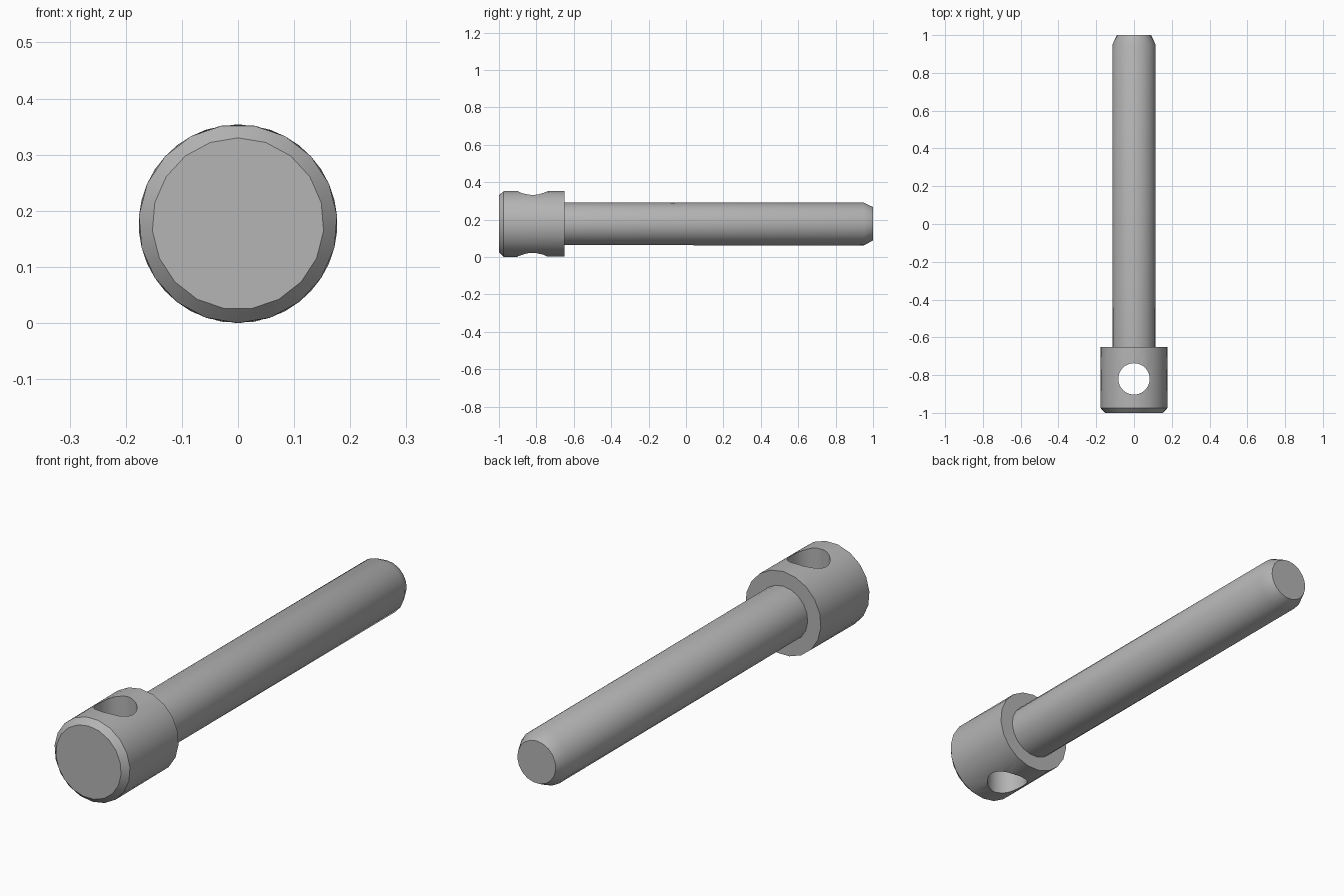
import bpy, bmesh
from math import sin, cos, pi

if "Cube" in bpy.data.objects:
    bpy.data.objects.remove(bpy.data.objects["Cube"])

AXIS_Z = 0.177
SIDES = 19

steel = bpy.data.materials.new("grey steel")
steel.use_nodes = True
GREY = (0.46, 0.46, 0.46, 1)
steel.diffuse_color = GREY
steel.node_tree.nodes["Principled BSDF"].inputs["Base Color"].default_value = GREY


def turned_part(name, profile):
    """Round bar along y from (y, radius) rings, each ring turned half a side."""
    bm = bmesh.new()
    rings = []
    for k, (y, r) in enumerate(profile):
        angles = [2 * pi * (i + 0.5 * (k % 2)) / SIDES for i in range(SIDES)]
        rings.append([bm.verts.new((r * sin(a), y, AXIS_Z + r * cos(a))) for a in angles])
    for k in range(len(rings) - 1):
        a, b = rings[k], rings[k + 1]
        for i in range(SIDES):
            j = (i + 1) % SIDES
            if k % 2 == 0:
                bm.faces.new((a[i], a[j], b[i]))
                bm.faces.new((a[j], b[j], b[i]))
            else:
                bm.faces.new((a[i], b[j], b[i]))
                bm.faces.new((a[i], a[j], b[j]))
    bm.faces.new(rings[0])
    bm.faces.new(rings[-1])
    bmesh.ops.recalc_face_normals(bm, faces=bm.faces)
    mesh = bpy.data.meshes.new(name)
    bm.to_mesh(mesh)
    bm.free()
    mesh.materials.append(steel)
    obj = bpy.data.objects.new(name, mesh)
    bpy.context.collection.objects.link(obj)
    return obj


# Head with chamfered front, and shaft with tapered tip
head = turned_part("pin_head", [(-1, 0.153), (-0.975, 0.177), (-0.65, 0.177)])
shaft = turned_part("pin_shaft", [(-0.66, 0.115), (0.95, 0.115), (1, 0.09)])

# Vertical cross hole through the head
bpy.ops.mesh.primitive_cylinder_add(vertices=40, radius=0.083, depth=1,
                                    location=(0, -0.82, AXIS_Z))
cutter = bpy.context.object
cutter.name = "hole_cutter"
cutter.data.materials.append(steel)
cut = head.modifiers.new("cross_hole", "BOOLEAN")
cut.operation = "DIFFERENCE"
cut.solver = "EXACT"
cut.object = cutter
bpy.context.view_layer.objects.active = head
bpy.ops.object.modifier_apply(modifier=cut.name)
bpy.data.objects.remove(cutter)

# Smooth sides, sharp rims
bpy.ops.object.select_all(action="DESELECT")
for part in (head, shaft):
    part.select_set(True)
bpy.context.view_layer.objects.active = head
bpy.ops.object.shade_smooth_by_angle(angle=0.55)
